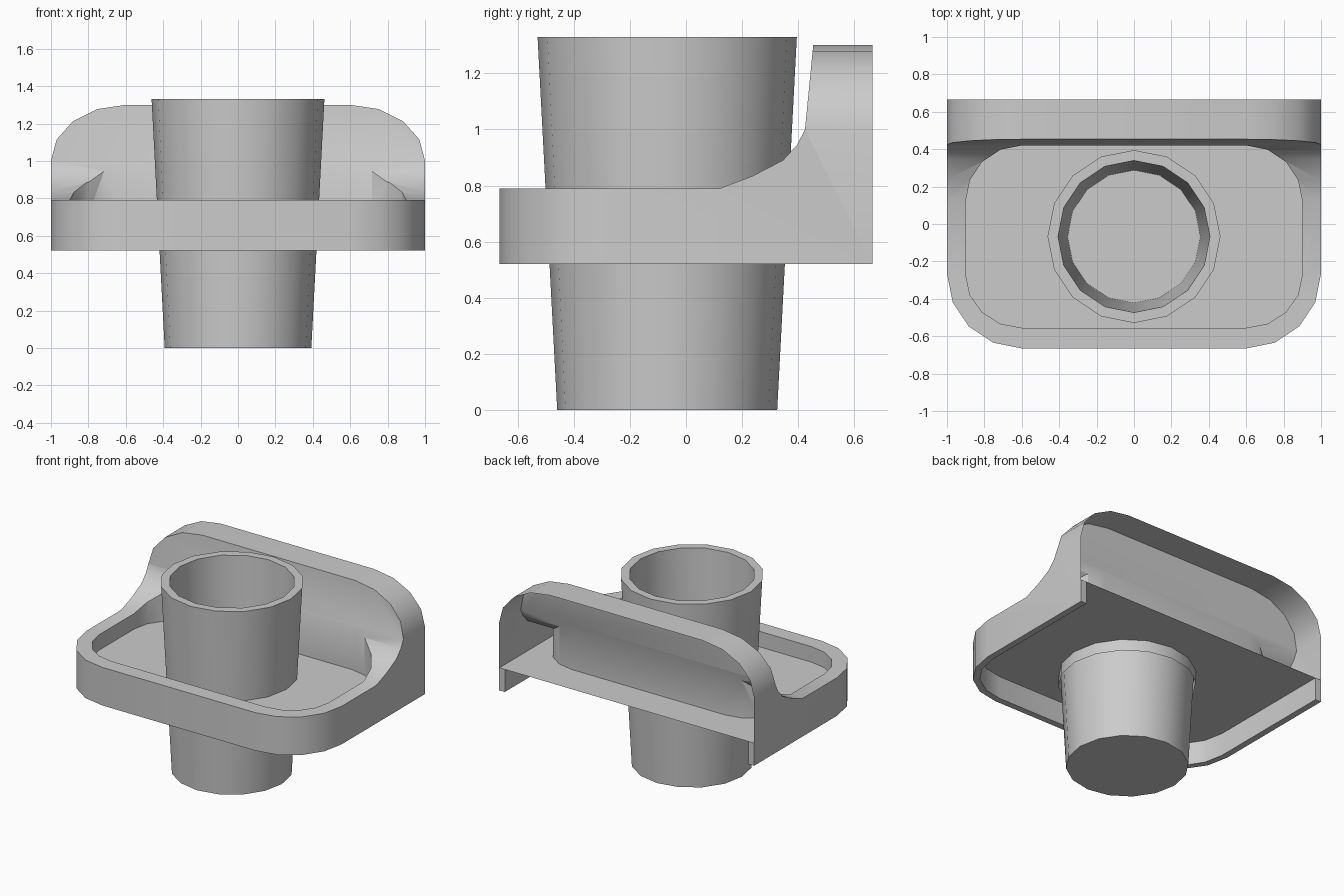
import bpy, bmesh, math
from mathutils import Vector

if "Cube" in bpy.data.objects:
    bpy.data.objects.remove(bpy.data.objects["Cube"])

grey = bpy.data.materials.new("plain grey")
grey.use_nodes = True
COLOUR = (0.6, 0.6, 0.6, 1)
grey.diffuse_color = COLOUR
grey.node_tree.nodes["Principled BSDF"].inputs["Base Color"].default_value = COLOUR

CUP_Y = -0.067
BACK, FRONT = 0.665, -0.665
BASE, FLOOR, RIM, TOP = 0.52, 0.68, 0.79, 1.3


def finish(name, bm):
    mesh = bpy.data.meshes.new(name)
    bm.to_mesh(mesh)
    bm.free()
    obj = bpy.data.objects.new(name, mesh)
    bpy.context.collection.objects.link(obj)
    mesh.materials.append(grey)
    return obj


def smooth(obj):
    bpy.ops.object.select_all(action="DESELECT")
    obj.select_set(True)
    bpy.context.view_layer.objects.active = obj
    bpy.ops.object.shade_smooth_by_angle(angle=math.radians(32))


def arc(cx, cy, rx, ry, start, steps=4):
    """Quarter ellipse, counter-clockwise from the start angle."""
    angles = [math.radians(start + 90 * i / steps) for i in range(steps + 1)]
    return [(cx + rx * math.cos(a), cy + ry * math.sin(a)) for a in angles]


def prism(name, points, place, low, high):
    """Extrude a 2D outline; place maps (u, v, depth) to space."""
    bm = bmesh.new()
    face = bm.faces.new([bm.verts.new(place(u, v, low)) for u, v in points])
    out = bmesh.ops.extrude_face_region(bm, geom=[face])
    shift = Vector(place(0, 0, high)) - Vector(place(0, 0, low))
    bmesh.ops.translate(bm, vec=shift, verts=[v for v in out["geom"] if isinstance(v, bmesh.types.BMVert)])
    bmesh.ops.recalc_face_normals(bm, faces=bm.faces)
    return finish(name, bm)


def boolean(obj, tool, operation):
    mod = obj.modifiers.new(operation.lower(), "BOOLEAN")
    mod.operation, mod.object, mod.solver = operation, tool, "EXACT"
    bpy.context.view_layer.objects.active = obj
    bpy.ops.object.modifier_apply(modifier=mod.name)
    bpy.data.objects.remove(tool)


def along_x(u, v, d):
    return (d, u, v)


def along_y(u, v, d):
    return (u, d, v)


def along_z(u, v, d):
    return (u, v, d)


def tray_outline(inset):
    """Plan of the tray: round front corners, square back."""
    r = 0.4 - inset
    return ([(-0.6 - r, BACK)] + arc(-0.6, FRONT + 0.4, r, r, 180)
            + arc(0.6, FRONT + 0.4, r, r, 270) + [(0.6 + r, BACK)])


# Tray shell: side profile trimmed by the plan and the arched back
profile = [(-0.8, 0.4), (0.8, 0.4), (0.8, 1.4), (0.463, 1.4), (0.424, 1.0),
           (0.396, 0.945), (0.345, 0.89), (0.235, 0.833), (0.12, RIM), (-0.8, RIM)]
tray = prism("tray_shell", profile, along_x, -1.2, 1.2)
boolean(tray, prism("plan_cutter", tray_outline(0), along_z, BASE, 1.6), "INTERSECT")
arch = [(-1.0001, 0.3), (1.0001, 0.3)] + arc(0.6, 1.0, 0.4001, TOP - 1, 0) + arc(-0.6, 1.0, 0.4001, TOP - 1, 90)
boolean(tray, prism("arch_cutter", arch, along_y, -1, 1), "INTERSECT")

# Round-cornered pocket
pocket = (arc(0.6, 0.12, 0.3, 0.3, 0) + arc(-0.6, 0.12, 0.3, 0.3, 90)
          + arc(-0.6, -0.27, 0.3, 0.285, 180) + arc(0.6, -0.27, 0.3, 0.285, 270))
boolean(tray, prism("pocket_cutter", pocket, along_z, FLOOR, 1.6), "DIFFERENCE")

# Open the shell at the back and underneath, and drop the pocket floor
bm = bmesh.new()
bm.from_mesh(tray.data)
bm.normal_update()
opened = []
for f in bm.faces:
    c = f.calc_center_median()
    at_back = f.normal.y > 0.99 and c.y > BACK - 0.01
    underneath = f.normal.z < -0.99 and c.z < BASE + 0.01
    pocket_floor = f.normal.z > 0.99 and abs(c.z - FLOOR) < 0.01
    if at_back or underneath or pocket_floor:
        opened.append(f)
bmesh.ops.delete(bm, geom=opened, context="FACES")
bm.to_mesh(tray.data)
bm.free()
smooth(tray)

# Lower flange: bottom edge and inner wall, open at the back
bm = bmesh.new()
rows = [[bm.verts.new((x, y, z)) for x, y in tray_outline(inset)]
        for inset, z in ((0, BASE), (0.045, BASE), (0.045, FLOOR))]
for a, b in zip(rows, rows[1:]):
    for i in range(len(a) - 1):
        bm.faces.new((a[i], b[i], b[i + 1], a[i + 1]))
for i in (0, -1):
    outer = bm.verts.new((rows[0][i].co.x, BACK, FLOOR))
    bm.faces.new((rows[0][i], rows[1][i], rows[2][i], outer))
smooth(finish("lower_flange", bm))

# Floor plate with a hole for the cup
bm = bmesh.new()
hole = [(0.42 * math.cos(i * math.pi / 8), CUP_Y + 0.42 * math.sin(i * math.pi / 8)) for i in range(16)]
edges = []
for loop in (tray_outline(0.003), hole):
    verts = [bm.verts.new((x, y, FLOOR)) for x, y in loop]
    edges += [bm.edges.new((verts[i - 1], verts[i])) for i in range(len(verts))]
bmesh.ops.triangle_fill(bm, edges=edges, use_beauty=True, normal=(0, 0, 1))
finish("floor_plate", bm)


def lathe(name, rings, close_ends):
    """Sixteen-sided turned part from (radius, height) pairs."""
    bm = bmesh.new()
    loops = [[bm.verts.new((r * math.cos(i * math.pi / 8), CUP_Y + r * math.sin(i * math.pi / 8), z))
              for i in range(16)] for r, z in rings]
    for a, b in zip(loops, loops[1:]):
        for i in range(16):
            bm.faces.new((a[i - 1], a[i], b[i], b[i - 1]))
    if close_ends:
        bm.faces.new(loops[0][::-1])
        bm.faces.new(loops[-1])
    bmesh.ops.recalc_face_normals(bm, faces=bm.faces)
    smooth(finish(name, bm))


# Tapered cup and the collar that holds it under the floor
lathe("cup", [(0.392, 0), (0.462, 1.33), (0.406, 1.33), (0.355, 0.05)], True)
lathe("cup_collar", [(0.44, FLOOR), (0.44, 0.6)], False)
